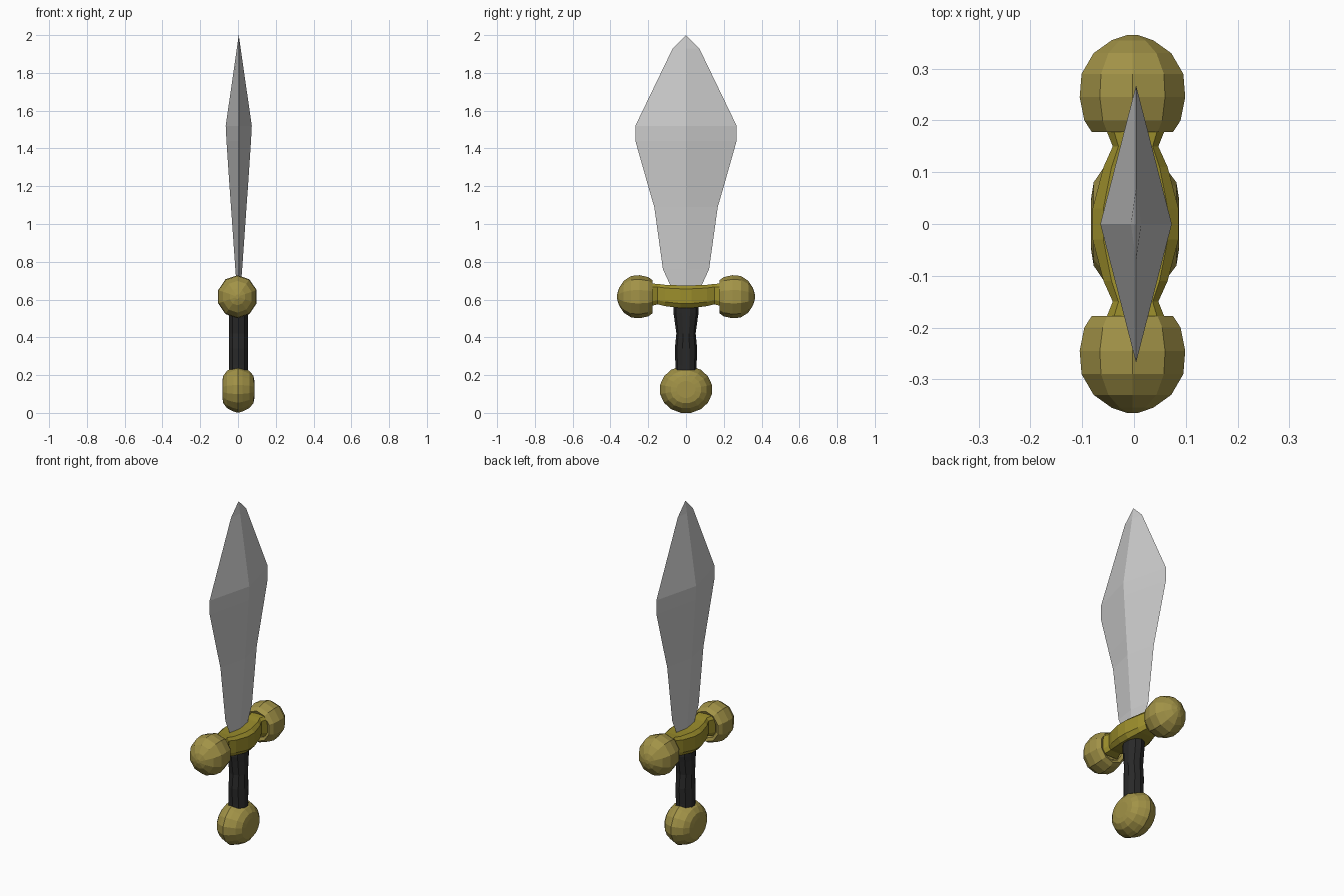
import bpy, bmesh, math
from mathutils import Vector

cube = bpy.data.objects.get("Cube")
if cube:
    bpy.data.objects.remove(cube)


def material(name, rgb):
    m = bpy.data.materials.new(name)
    m.use_nodes = True
    m.diffuse_color = (*rgb, 1)
    m.node_tree.nodes["Principled BSDF"].inputs["Base Color"].default_value = (*rgb, 1)
    return m


steel = material("steel grey", (0.60, 0.60, 0.60))
gold = material("old gold", (0.36, 0.29, 0.063))
brass = material("yellow brass", (0.33, 0.27, 0.025))
leather = material("black leather", (0.022, 0.022, 0.022))


def ngon(n, turn=0.0):
    return [(math.cos(2 * math.pi * (i + turn) / n), math.sin(2 * math.pi * (i + turn) / n))
            for i in range(n)]


def loft(name, section, rings, axis, mat):
    """Sweep a unit section along an axis; each ring is (centre, half_u, half_v)."""
    u, v = {"X": ((0, 1, 0), (0, 0, 1)),
            "Y": ((1, 0, 0), (0, 0, 1)),
            "Z": ((1, 0, 0), (0, 1, 0))}[axis]
    u, v = Vector(u), Vector(v)
    bm = bmesh.new()
    loops = [[bm.verts.new(Vector(c) + u * (a * hu) + v * (b * hv)) for a, b in section]
             for c, hu, hv in rings]
    n = len(section)
    for low, high in zip(loops, loops[1:]):
        for i in range(n):
            j = (i + 1) % n
            bm.faces.new((low[i], low[j], high[j], high[i]))
    bm.faces.new(loops[0])
    bm.faces.new(loops[-1])
    bmesh.ops.remove_doubles(bm, verts=bm.verts, dist=0.0005)
    bmesh.ops.recalc_face_normals(bm, faces=bm.faces)
    mesh = bpy.data.meshes.new(name)
    bm.to_mesh(mesh)
    bm.free()
    mesh.materials.append(mat)
    ob = bpy.data.objects.new(name, mesh)
    bpy.context.collection.objects.link(ob)
    return ob


# Leaf blade: diamond section, (height, half thickness, half width)
blade = [(0.62, 0.008, 0.075), (0.68, 0.012, 0.085), (0.76, 0.018, 0.122),
         (1.09, 0.041, 0.168), (1.20, 0.049, 0.20), (1.44, 0.065, 0.268),
         (1.52, 0.069, 0.268), (1.93, 0.010, 0.07), (2.0, 0.0, 0.0)]
loft("blade", ngon(4), [((0.004, 0, z), t, w) for z, t, w in blade], "Z", steel)

# Crossguard: chamfered bar that bends up and narrows to flared ends
chamfered = [(1, -0.6), (1, 0.7), (0.75, 1), (-0.75, 1),
             (-1, 0.7), (-1, -0.6), (-0.75, -1), (0.75, -1)]
half = [(0.03, 0.083, 0.555, 0.675), (0.11, 0.062, 0.565, 0.678),
        (0.15, 0.044, 0.575, 0.683), (0.19, 0.06, 0.565, 0.685)]
bar = [(-y, t, lo, hi) for y, t, lo, hi in reversed(half)] + half
loft("crossguard", chamfered,
     [((0.003, y, (lo + hi) / 2), t, (hi - lo) / 2) for y, t, lo, hi in bar], "Y", brass)

# Guard knobs: faceted balls with a flattened, hollowed inner side
knob = [(0.21, 0.055), (0.185, 0.07), (0.178, 0.088), (0.20, 0.104), (0.245, 0.114),
        (0.29, 0.110), (0.33, 0.084), (0.355, 0.045), (0.365, 0.012)]
for side, label in ((1, "back"), (-1, "front")):
    loft(label + "_guard_knob", ngon(10, 0.5),
         [((-0.003, side * y, 0.615), r * 0.94, r) for y, r in knob], "Y", gold)

# Grip: softly swelling handle
grip = [(0.20, 0.058), (0.25, 0.056), (0.34, 0.059), (0.42, 0.051),
        (0.50, 0.062), (0.53, 0.067), (0.58, 0.066)]
loft("grip", ngon(10, 0.5), [((0.003, 0, z), 0.053, w) for z, w in grip], "Z", leather)

# Pommel: thick rounded disc facing sideways
pommel = [(-0.083, 0.05), (-0.078, 0.082), (-0.058, 0.112), (-0.025, 0.131), (0, 0.14),
          (0.025, 0.131), (0.06, 0.112), (0.082, 0.082), (0.087, 0.05)]
loft("pommel", ngon(16, 0.5),
     [((x, 0, 0.124), r, r * 0.9) for x, r in pommel], "X", gold)
